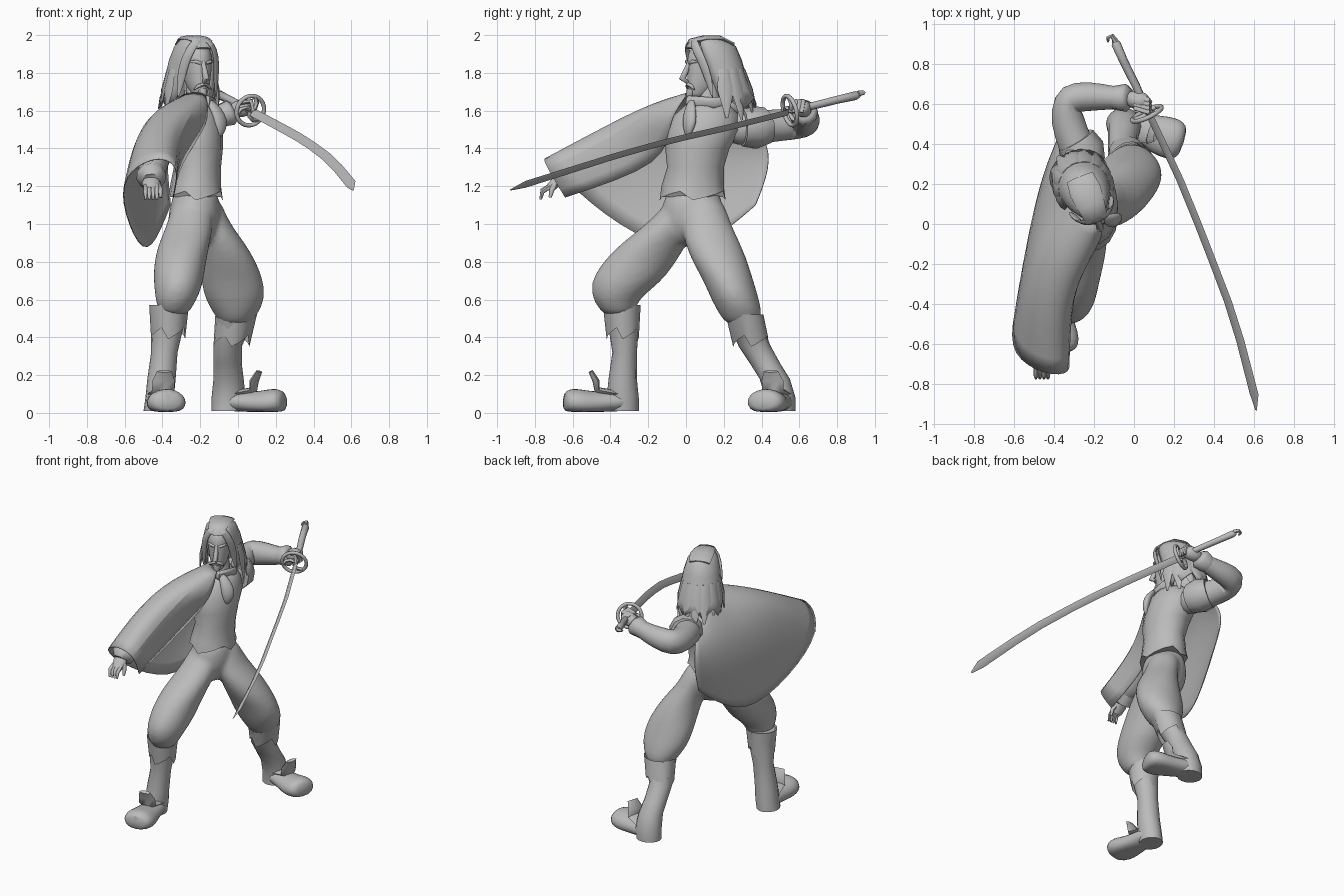
import bpy, bmesh, math, random
from mathutils import Vector, Matrix

random.seed(4)
if "Cube" in bpy.data.objects:
    bpy.data.objects.remove(bpy.data.objects["Cube"])

grey = bpy.data.materials.new("plain_grey")
grey.use_nodes = True
tone = (0.5, 0.5, 0.5, 1)
grey.diffuse_color = tone
grey.node_tree.nodes["Principled BSDF"].inputs["Base Color"].default_value = tone
CM = 0.01
HEAD = Matrix.Translation((-0.225, 0.12, 0)) @ Matrix.Rotation(math.radians(22), 4, "Z")


def finish(obj, subdiv=0, angle=60):
    """Material, optional smoothing and shading."""
    obj.data.materials.clear()
    obj.data.materials.append(grey)
    if subdiv:
        mod = obj.modifiers.new("smooth", "SUBSURF")
        mod.levels = mod.render_levels = subdiv
        mod.boundary_smooth = "PRESERVE_CORNERS"
    bpy.ops.object.select_all(action="DESELECT")
    obj.select_set(True)
    bpy.context.view_layer.objects.active = obj
    bpy.ops.object.shade_smooth_by_angle(angle=math.radians(angle))
    return obj


def skin(name, loops, closed=True, caps=True, subdiv=0, matrix=None):
    """Bridge a series of equal point loops into one surface."""
    bm = bmesh.new()
    rows = [[bm.verts.new(p) for p in loop] for loop in loops]
    count = len(rows[0])
    for a, b in zip(rows, rows[1:]):
        for i in range(count if closed else count - 1):
            j = (i + 1) % count
            bm.faces.new((a[i], a[j], b[j], b[i]))
    if closed and caps:
        bm.faces.new(rows[0])
        bm.faces.new(rows[-1])
    bmesh.ops.recalc_face_normals(bm, faces=bm.faces)
    if matrix:
        bm.transform(matrix)
    mesh = bpy.data.meshes.new(name)
    bm.to_mesh(mesh)
    bm.free()
    obj = bpy.data.objects.new(name, mesh)
    bpy.context.collection.objects.link(obj)
    return finish(obj, subdiv)


def stack(name, rings, sides=16, zigzag=0, **kw):
    """Horizontal oval rings given as (z, x min, x max, y min, y max) in cm."""
    loops = []
    for k, (z, xa, xb, ya, yb) in enumerate(rings):
        loop = []
        for i in range(sides):
            t = math.tau * i / sides
            drop = zigzag * (i % 4 - 1.5) if k == 0 else 0
            loop.append(Vector(((xa + xb) / 2 + (xb - xa) / 2 * math.cos(t),
                                (ya + yb) / 2 + (yb - ya) / 2 * math.sin(t), z + drop)) * CM)
        loops.append(loop)
    return skin(name, loops, **kw)


def tube(name, path, sides=10, flat=1.0, wide=(0.1, 0.2, 1), **kw):
    """Sweep an oval along (x, y, z, radius) points in cm; wide is the broad direction."""
    pts = [Vector(p[:3]) for p in path]
    loops = []
    for k, p in enumerate(pts):
        t = (pts[min(k + 1, len(pts) - 1)] - pts[max(k - 1, 0)]).normalized()
        u = Vector(wide)
        u = (u - t * u.dot(t)).normalized()
        v = t.cross(u) * flat
        r = path[k][3]
        angles = [math.tau * i / sides for i in range(sides)]
        loops.append([(p + (u * math.cos(a) + v * math.sin(a)) * r) * CM for a in angles])
    return skin(name, loops, **kw)


# Vest with a pointed hem, neck and ruffle
stack("vest", [(115, -37, -8, -14, 21), (120, -36, -9, -13, 20), (130, -34, -9, -10, 20),
               (140, -36, -8, -11, 23), (150, -38, -8, -10, 29), (158, -37, -10, -6, 28),
               (164, -31, -14, 1, 22)], zigzag=1.6)
stack("neck", [(158, -29, -14, 3, 21), (165, -28, -16, 5, 18), (176, -27, -17, 6, 17)])
tube("neck_ruffle", [(-16, 3, 166, 2), (-11, 2, 160, 4), (-9, 2, 154, 5), (-9, 1, 149, 3), (-10, 1, 146, 1)],
     flat=0.6, wide=(1, 1, 0), subdiv=1)
tube("collar", [(-30, 16, 165, 3), (-27, 3, 166, 3), (-16, 1, 165, 3), (-13, 15, 164, 3), (-20, 23, 165, 3)],
     flat=0.5)

# Loose breeches: two legs and a pelvis blended into one garment
legs = [
    stack("right_leg", [(51, -41, -27, -43, -28), (56, -43, -24, -47, -26), (61, -44, -21, -50, -24),
                        (69, -45, -18, -51, -13), (78, -45, -17, -46, -6), (88, -43, -15, -37, 0),
                        (97, -39, -13, -25, 5), (106, -36, -13, -15, 9), (115, -34, -14, -8, 10)]),
    stack("left_leg", [(46, -9, 6, 22, 38), (51, -12, 10, 18, 41), (60, -18, 15, 13, 39),
                       (70, -20, 14, 9, 36), (80, -20, 10, 3, 33), (90, -21, 4, -1, 29),
                       (100, -24, -4, -3, 24), (110, -28, -8, -2, 21), (116, -28, -12, 0, 16)])]
breeches = stack("breeches", [(88, -30, -17, -6, 10), (94, -36, -12, -12, 15), (102, -38, -9, -14, 19),
                              (110, -36, -9, -13, 20), (120, -34, -11, -10, 18)], subdiv=1)
for leg in legs:
    leg.select_set(True)
bpy.ops.object.join()
blend = breeches.modifiers.new("blend", "REMESH")
blend.mode, blend.voxel_size, blend.use_smooth_shade = "VOXEL", 0.015, True
breeches.modifiers.new("soften", "SMOOTH").iterations = 6

# Boots with flared cuffs
stack("right_boot", [(1, -50, -35, -42, -25), (8, -49, -34, -42, -25), (18, -48, -33, -41, -26),
                     (32, -46, -32, -39, -26), (45, -46, -29, -41, -25), (56, -46, -27, -43, -24)])
stack("left_boot", [(1, -14, 3, 42, 58), (8, -14, 4, 42, 58), (18, -13, 3, 39, 55), (26, -13, 2, 34, 50),
                    (35, -13, 2, 28, 45), (42, -12, 5, 25, 42), (50, -12, 9, 21, 40)])
stack("right_boot_cuff", [(42, -46, -28, -42, -25), (57, -47, -26, -44, -24)], zigzag=2, caps=False)
stack("left_boot_cuff", [(38, -13, 6, 25, 44), (52, -12, 10, 21, 41)], zigzag=2, caps=False)


def foot(side, heel, toe):
    """Broad flat-soled shoe with a bulbous toe and a raised tongue."""
    heel, toe = Vector(heel), Vector(toe)
    along = (toe - heel).normalized()
    across = Vector((-along.y, along.x, 0))

    def at(f, z, r):
        return (*(heel.lerp(toe, f) + Vector((0, 0, z))), r)
    shoe = tube(side + "_shoe", [at(-0.1, 6, 7), at(0.25, 6, 8), at(0.5, 5, 9), at(0.75, 5, 11),
                                 at(0.93, 6, 10.5), at(1.03, 6, 7)], sides=12, flat=0.7, wide=across, subdiv=1)
    for v in shoe.data.vertices:
        v.co.z = max(v.co.z, 0.005)
    tube(side + "_shoe_tongue", [at(0.2, 10, 7), at(0.5, 12, 6), at(0.52, 17, 6), at(0.6, 22, 4)],
         sides=8, flat=0.3, wide=across)


foot("right", (-42, -30, 0), (-37, -64, 0))
foot("left", (-8, 51, 0), (24, 41, 0))

# Arms, sleeves and cuffs
tube("left_sleeve", [(-24, 20, 150, 9), (-26, 34, 151, 10), (-32, 46, 152, 9), (-34, 57, 153, 9),
                     (-33, 63, 154, 9), (-22, 64, 155, 8), (-10, 63, 157, 6), (-3, 63, 159, 6)], subdiv=1)
tube("left_shoulder_ruffle", [(-24, 30, 151, 10), (-26, 37, 151, 11.5), (-29, 42, 152, 10)])
tube("left_cuff", [(-10, 63, 157, 6), (-4, 63, 159, 7), (-2, 63, 160, 5)])
tube("right_sleeve", [(-30, -2, 153, 9), (-37, -20, 146, 8), (-43, -38, 137, 8), (-45, -54, 130, 8),
                      (-46, -64, 127, 8)], subdiv=1)
tube("right_cuff", [(-45, -56, 129, 6), (-46, -66, 125, 8), (-46, -68, 123, 5)])

# Hands
tube("left_hand", [(-4, 63, 160, 4), (1, 62, 161, 5), (5, 61, 162, 5), (7, 60, 162, 3)], subdiv=1)
tube("right_hand", [(-46, -65, 125, 3), (-46, -69, 122, 5), (-46, -73, 118, 4)], flat=0.6, wide=(1, 0, 0))
for k in range(4):
    x = -49 + 2 * k
    tube("right_finger", [(x, -72, 120, 1.3), (x, -76, 118 - k % 2, 1.2), (x, -77, 113, 0.7)], sides=6)
    tube("left_finger", [(0, 64 - 2 * k, 164, 1.3), (7, 62 - 2 * k, 165, 1.4), (8, 61 - 2 * k, 159, 1.2)], sides=6)
tube("right_thumb", [(-43, -69, 122, 1.6), (-41, -71, 118, 1.4), (-41, -72, 114, 0.8)], sides=6)

# Cape draped over the forward arm: each column runs from collar to hem
columns = [[(-17, 0, 168), (-14, -10, 154), (-31, -9, 132), (-34, -64, 114)],
           [(-18, -1, 169), (-23, -22, 161), (-30, -45, 147), (-30, -75, 132)],
           [(-23, 1, 170), (-35, -18, 166), (-43, -46, 153), (-44, -76, 137)],
           [(-28, 10, 169), (-48, -12, 160), (-57, -38, 147), (-62, -66, 126)],
           [(-30, 15, 168), (-49, 0, 150), (-57, -24, 128), (-61, -46, 106)],
           [(-32, 20, 167), (-48, 14, 147), (-52, 4, 116), (-50, -6, 82)],
           [(-30, 25, 165), (-43, 32, 147), (-45, 29, 120), (-42, 20, 95)],
           [(-27, 28, 161), (-38, 43, 146), (-38, 45, 130), (-36, 37, 110)]]
cape = skin("cape", [[Vector(p) * CM for p in c] for c in columns], closed=False, subdiv=2)
cape.modifiers.new("cloth", "SOLIDIFY").thickness = 0.006

# Head and face
stack("head", [(167, -3, 3, -10, -4), (169, -4, 4, -11, 0), (173, -6, 6, -12, 5), (178, -7, 7, -12, 8),
               (184, -8, 8, -12, 9), (190, -8, 8, -12, 9), (196, -6, 6, -8, 7)], matrix=HEAD, subdiv=1)
tube("nose", [(0, -11, 186, 1), (0, -13, 181, 1.6), (0, -15, 177, 1.9), (0, -12, 175, 1)],
     sides=8, wide=(1, 0, 0), matrix=HEAD)
tube("goatee", [(0, -10, 171, 2.5), (0, -11, 168, 2), (0, -11, 166, 0.5)], sides=8, wide=(1, 0, 0), matrix=HEAD)
for s in (-1, 1):
    tube("moustache", [(0, -12, 174, 1), (s * 3, -11, 173, 1), (s * 5, -10, 171, 0.3)], sides=6, matrix=HEAD)
    tube("eyebrow", [(s * 1.5, -11.5, 185, 0.8), (s * 4, -11, 186, 1), (s * 7, -8, 186, 0.4)], sides=6, matrix=HEAD)

# Hair shell, open at the face, flaring to ragged ends, with a swept fringe and loose locks
shell = []
for z, half, front, back in [(199, 3, -6, 6), (198, 7, -9, 10), (194, 10, -10, 15), (187, 12, -8, 18),
                             (180, 13, -6, 20), (172, 14, -3, 23), (164, 15, 2, 26)]:
    row = []
    for i in range(17):
        a = math.radians(-50 + 280 * i / 16)
        ragged = 3 * (i % 3 - 1) if z < 170 else 0
        row.append(Vector((half * math.cos(a), (front + back) / 2 + (back - front) / 2 * math.sin(a),
                           z + ragged)) * CM)
    shell.append(row)
hair = skin("hair", shell, closed=False, matrix=HEAD)
hair.modifiers.new("thickness", "SOLIDIFY").thickness = 0.01
tube("hair_crown", [(0, -11, 193, 4), (0, -9, 197, 6), (0, -3, 198, 7), (0, 5, 198, 8), (0, 12, 195, 7)],
     flat=0.25, wide=(1, 0, 0), matrix=HEAD)
for i in range(9):
    a = math.radians(-10 + 200 * i / 8)
    c, s = math.cos(a), math.sin(a)
    low = 158 + random.uniform(-4, 5)
    tube("hair_lock", [(12 * c, 6 + 13 * s, 182, 3), (14 * c, 7 + 16 * s, 171, 4.5), (15 * c, 8 + 20 * s, low, 0.7)],
         sides=6, flat=0.3, wide=(-s, c, 0), matrix=HEAD)
for s in (-1, 1):
    tube("fringe", [(s, -8, 198, 2), (s * 5, -11, 196, 3), (s * 9, -8, 188, 3), (s * 10, -4, 177, 3),
                    (s * 11, -2, 166, 0.5)], sides=6, flat=0.4, wide=(1, 0.8 * s, 0), subdiv=1, matrix=HEAD)

# Sabre: curved blade, grip with hooked pommel, pierced round guard
tube("blade", [(8, 54, 159, 2.4), (23, 22, 151, 2.5), (32, 0, 146, 2.5), (39, -18, 141.5, 2.5),
               (47, -39, 135.5, 2.6), (53, -58, 129.5, 2.7), (60, -85, 121, 2.8), (61, -93, 118, 0.5)],
     sides=4, flat=0.3, wide=(0.7, 0.2, 0.7))
tube("grip", [(7, 55, 160, 2), (1, 69, 163, 2.1), (-5, 81, 166, 2.2), (-9, 90, 168, 2.4), (-10, 92, 168, 1)], sides=8)
tube("pommel_hook", [(-9, 91, 169, 1.6), (-11, 94, 169.5, 1.2), (-13, 93, 169, 1), (-13, 91, 168, 0.6)], sides=6)
axis = Vector((0.16, -0.34, -0.09)).to_track_quat("Z", "Y")
centre = Vector((0.065, 0.55, 1.6))
bpy.ops.mesh.primitive_torus_add(major_radius=0.08, minor_radius=0.012, major_segments=24, minor_segments=8,
                                 location=centre, rotation=axis.to_euler())
bpy.context.object.name = "guard_ring"
finish(bpy.context.object)
for k in range(3):
    a = math.tau * k / 3
    arm = [(6 * f * math.cos(a + f), 6 * f * math.sin(a + f), 0, 1.2) for f in (0.1, 0.5, 0.9, 1.3)]
    tube("guard_scroll", arm, sides=6, matrix=Matrix.Translation(centre) @ axis.to_matrix().to_4x4())
